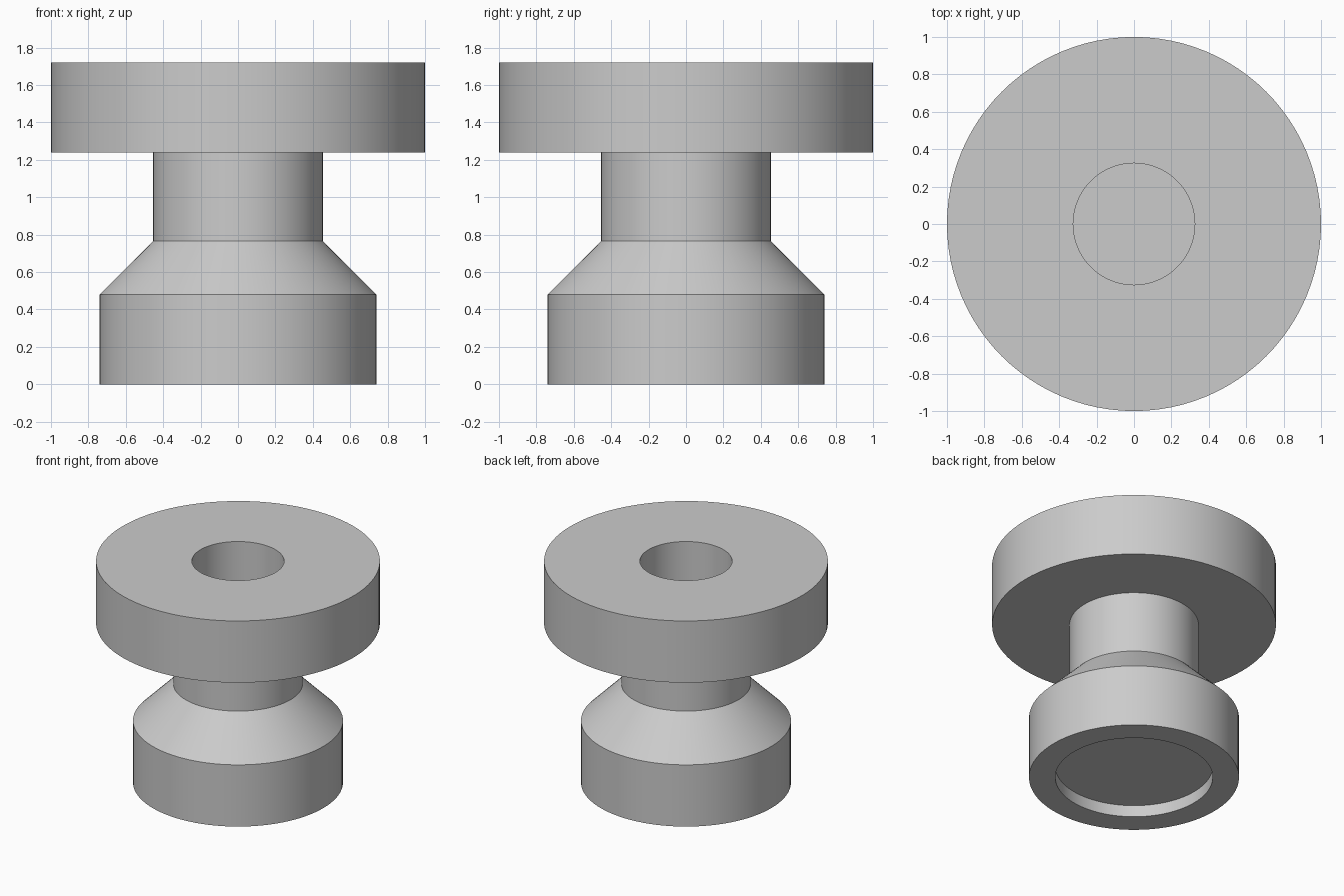
import bpy
import bmesh
from math import tau, radians

cube = bpy.data.objects.get("Cube")
if cube:
    bpy.data.objects.remove(cube, do_unlink=True)

SEGMENTS = 96


def flat_material(name, colour):
    mat = bpy.data.materials.new(name)
    mat.use_nodes = True
    mat.diffuse_color = colour
    mat.node_tree.nodes["Principled BSDF"].inputs["Base Color"].default_value = colour
    return mat


def lathe(name, profile, mat):
    """Spin a radius/height profile about the vertical axis."""
    bm = bmesh.new()
    points = [bm.verts.new((r, 0, z)) for r, z in profile]
    edges = [bm.edges.new(pair) for pair in zip(points, points[1:])]
    bmesh.ops.spin(bm, geom=points + edges, cent=(0, 0, 0), axis=(0, 0, 1),
                   angle=tau, steps=SEGMENTS, use_duplicate=False)
    bmesh.ops.remove_doubles(bm, verts=bm.verts, dist=0.0001)
    bmesh.ops.recalc_face_normals(bm, faces=bm.faces)
    mesh = bpy.data.meshes.new(name)
    bm.to_mesh(mesh)
    bm.free()
    mesh.materials.append(mat)
    obj = bpy.data.objects.new(name, mesh)
    bpy.context.collection.objects.link(obj)
    bpy.ops.object.select_all(action="DESELECT")
    obj.select_set(True)
    bpy.context.view_layer.objects.active = obj
    bpy.ops.object.shade_smooth_by_angle(angle=radians(30))
    return obj


grey = flat_material("plain grey", (0.6, 0.6, 0.6, 1))

# One solid turned part, from the underside recess out and up to the blind bore
lathe("turned_knob", [
    (0, 0.09), (0.555, 0.09), (0.555, 0),      # shallow recess underneath
    (0.74, 0), (0.74, 0.48),                   # base
    (0.455, 0.765), (0.455, 1.24),             # cone and neck
    (1, 1.24), (1, 1.72),                      # wide head
    (0.325, 1.72), (0.325, 0.48), (0, 0.48),   # bore from the top
], grey)
